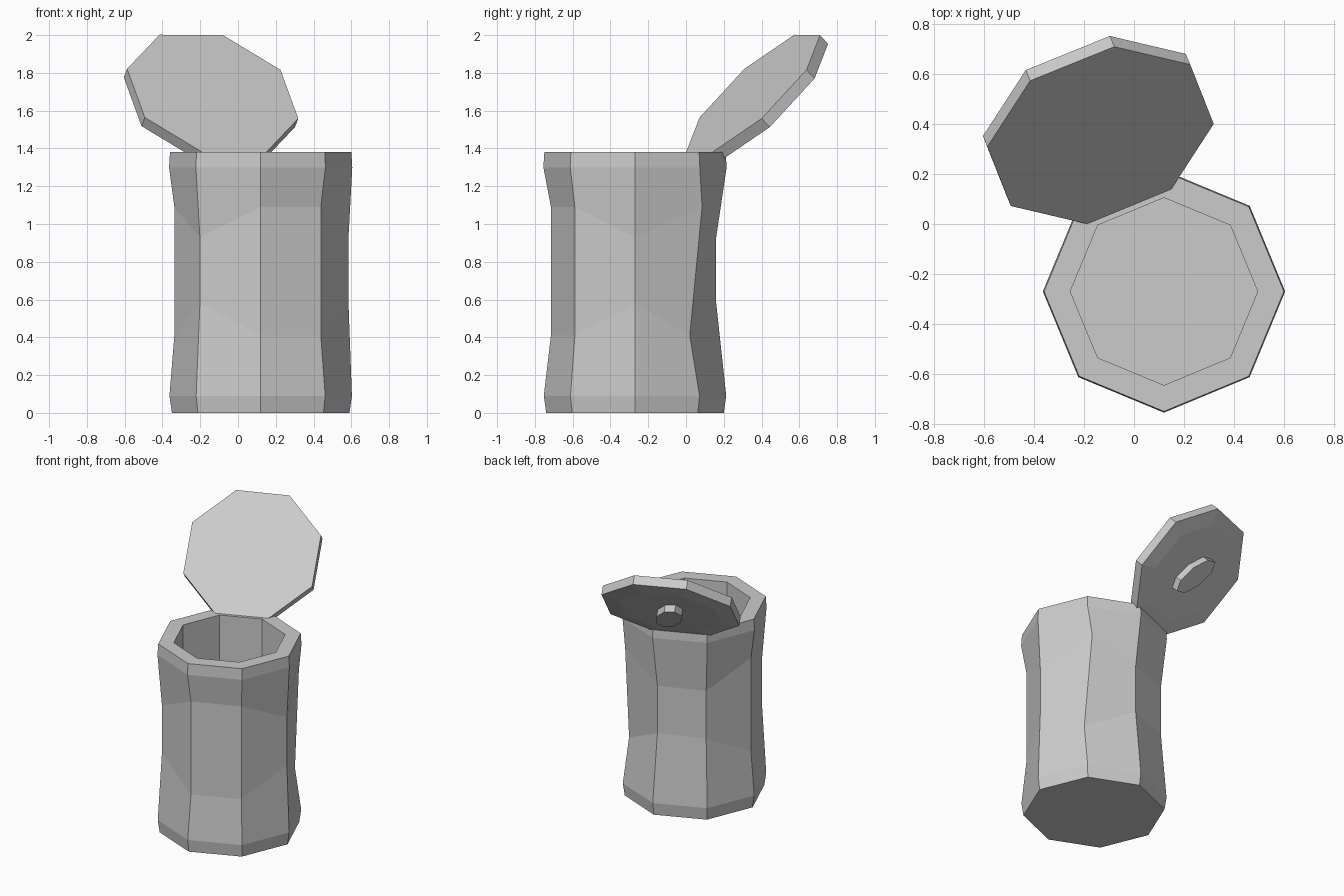
import bpy, bmesh
from math import cos, sin, pi, sqrt
from mathutils import Vector

if "Cube" in bpy.data.objects:
    bpy.data.objects.remove(bpy.data.objects["Cube"])

N = 8


def octagon(center, u, v, ru, rv=None):
    rv = ru if rv is None else rv
    return [center + u * ru * cos(2 * pi * i / N) + v * rv * sin(2 * pi * i / N)
            for i in range(N)]


def loft(name, rings):
    """Skin a stack of octagonal rings and cap both ends."""
    bm = bmesh.new()
    loops = [[bm.verts.new(p) for p in ring] for ring in rings]
    for a, b in zip(loops, loops[1:]):
        for i in range(N):
            j = (i + 1) % N
            bm.faces.new((a[i], a[j], b[j], b[i]))
    bm.faces.new(loops[0])
    bm.faces.new(loops[-1])
    bmesh.ops.recalc_face_normals(bm, faces=bm.faces)
    me = bpy.data.meshes.new(name)
    bm.to_mesh(me)
    bm.free()
    ob = bpy.data.objects.new(name, me)
    bpy.context.collection.objects.link(ob)
    return ob


# Hollow barrel: the waist rings sit at uneven heights from corner to corner
X, Y, Z = Vector((1, 0, 0)), Vector((0, 1, 0)), Vector((0, 0, 1))
base = Vector((0.12, -0.27, 0))
wide = [False, True, False, False, True, False, True, True]
waist_r = [0.465, 0.45, 0.43, 0.445, 0.457, 0.455, 0.445, 0.45]


def flat_ring(r, z):
    return octagon(base + Z * z, X, Y, r)


def waist_ring(z_wide, z_narrow):
    return [base + X * r * cos(2 * pi * i / N) + Y * r * sin(2 * pi * i / N)
            + Z * (z_wide if w else z_narrow)
            for i, (r, w) in enumerate(zip(waist_r, wide))]


low, high = waist_ring(0.41, 0.58), waist_ring(1.09, 0.93)
low[1] = Vector((0.447, 0.02, 0.41))      # dented back right corner
high[1] = Vector((0.433, 0.085, 1.09))
loft("barrel", [flat_ring(0.47, 0), flat_ring(0.483, 0.09), low, high,
                flat_ring(0.485, 1.30), flat_ring(0.48, 1.38),
                flat_ring(0.375, 1.38), flat_ring(0.375, 0.09)])

# Open lid, leaning back from the rim
u = Vector((0.055, 0.355, 0.31)).normalized()
v = Vector((0.4475, 0.045, -0.13)).normalized()
n = u.cross(v).normalized()
hub = Vector((-0.134, 0.355, 1.69))
R = 0.474
loft("lid", [octagon(hub, u, v, R), octagon(hub + n * 0.065, u, v, R),
             octagon(hub + n * 0.08, u, v, R * 0.75)])

# Oblong grip on the outside of the lid
long_axis, short_axis = (u - v) / sqrt(2), (u + v) / sqrt(2)
loft("lid_grip", [octagon(hub + n * h, long_axis, short_axis, 0.17, 0.085)
                  for h in (0.07, 0.13)])
